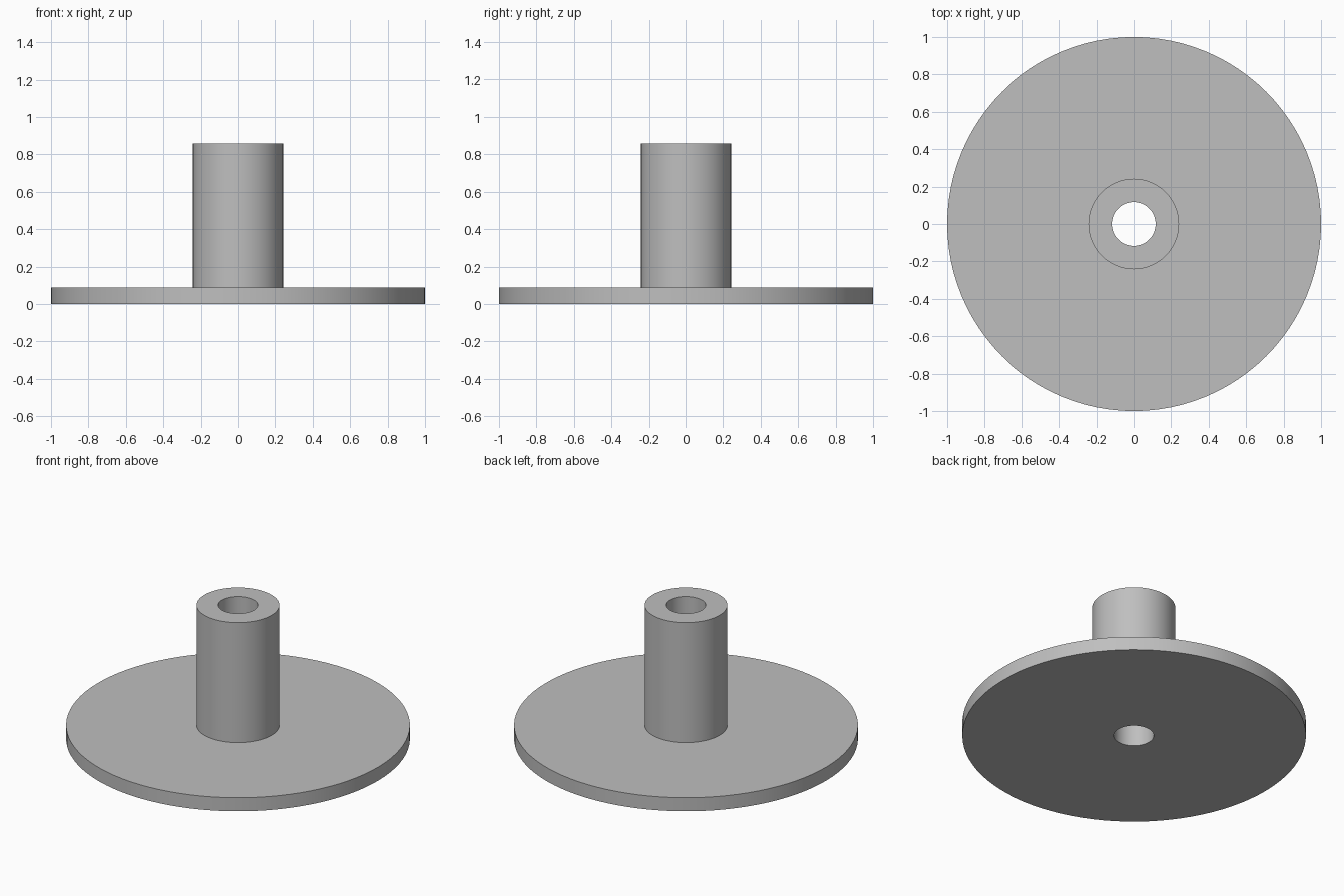
import bpy
import bmesh
from math import radians, tau
from mathutils import Matrix

old = bpy.data.objects.get("Cube")
if old:
    bpy.data.objects.remove(old, do_unlink=True)

SEGMENTS = 96
DISC_R, HUB_R, BORE_R = 1.0, 0.242, 0.117
DISC_TOP, HUB_TOP = 0.087, 0.857

# Plain grey material
grey = bpy.data.materials.new("plain_grey")
grey.use_nodes = True
colour = (0.52, 0.52, 0.52, 1)
grey.diffuse_color = colour
grey.node_tree.nodes["Principled BSDF"].inputs["Base Color"].default_value = colour


def lathe(name, profile):
    """Spin a closed (radius, height) profile about the z axis."""
    bm = bmesh.new()
    verts = [bm.verts.new((r, 0, z)) for r, z in profile]
    edges = [bm.edges.new((a, b)) for a, b in zip(verts, verts[1:] + verts[:1])]
    bmesh.ops.spin(bm, geom=verts + edges, cent=(0, 0, 0), axis=(0, 0, 1),
                   angle=tau, steps=SEGMENTS, use_merge=True)
    bmesh.ops.remove_doubles(bm, verts=bm.verts, dist=0.0001)
    bmesh.ops.recalc_face_normals(bm, faces=bm.faces)
    mesh = bpy.data.meshes.new(name)
    bm.to_mesh(mesh)
    bm.free()
    mesh.materials.append(grey)
    obj = bpy.data.objects.new(name, mesh)
    bpy.context.collection.objects.link(obj)
    bpy.ops.object.select_all(action="DESELECT")
    obj.select_set(True)
    bpy.context.view_layer.objects.active = obj
    bpy.ops.object.shade_smooth_by_angle(angle=radians(30))
    return obj


# Round flange and hollow hub as one turned part
lathe("flanged_hub", [
    (BORE_R, 0), (DISC_R, 0), (DISC_R, DISC_TOP),
    (HUB_R, DISC_TOP), (HUB_R, HUB_TOP), (BORE_R, HUB_TOP),
])
